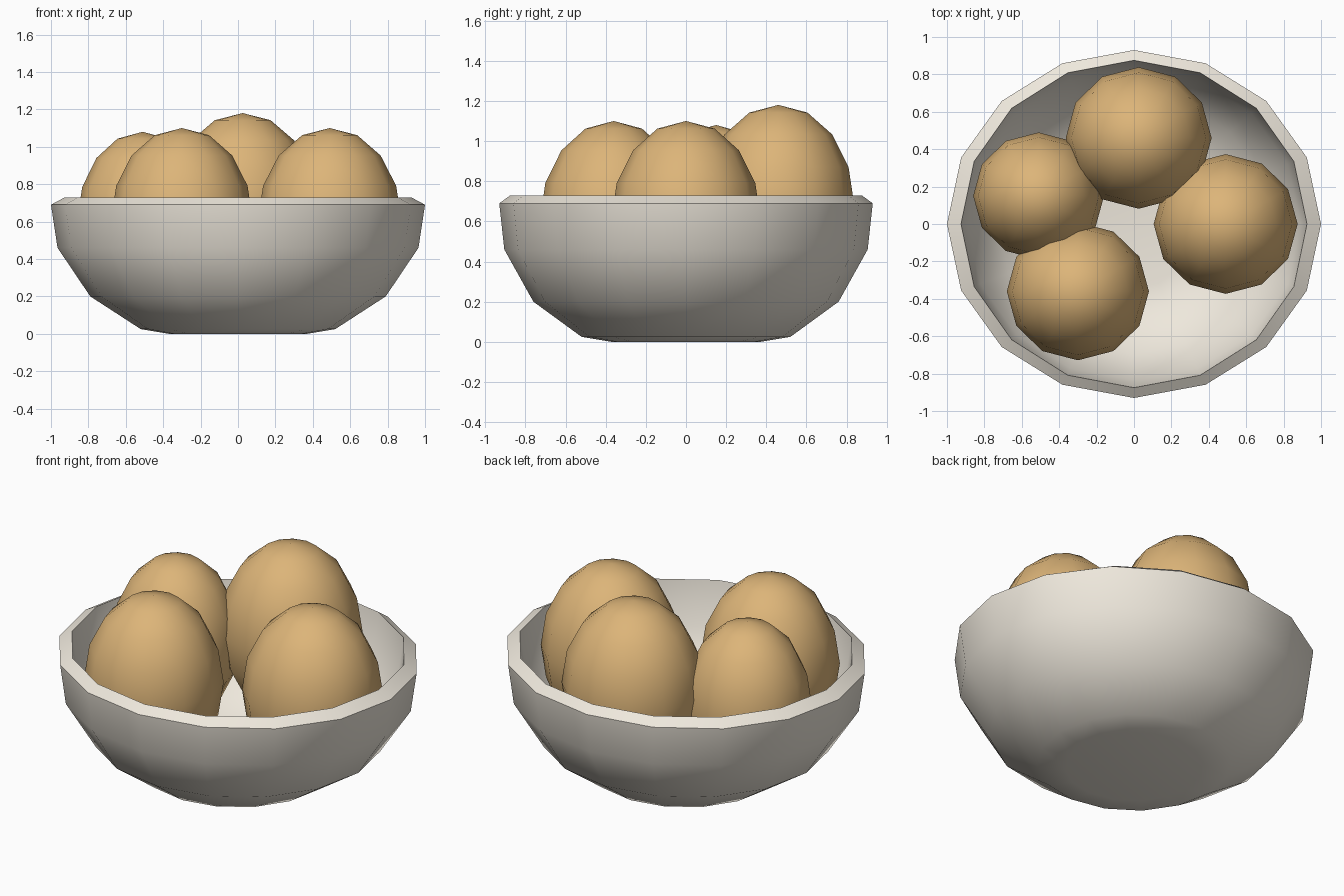
import bpy, bmesh, math

if "Cube" in bpy.data.objects:
    bpy.data.objects.remove(bpy.data.objects["Cube"])


def material(name, rgb):
    m = bpy.data.materials.new(name)
    m.diffuse_color = (*rgb, 1)
    m.use_nodes = True
    m.node_tree.nodes["Principled BSDF"].inputs["Base Color"].default_value = m.diffuse_color
    return m


def finish(name, bm, mat, angle):
    bmesh.ops.recalc_face_normals(bm, faces=bm.faces[:])
    me = bpy.data.meshes.new(name)
    bm.to_mesh(me)
    bm.free()
    me.materials.append(mat)
    ob = bpy.data.objects.new(name, me)
    bpy.context.collection.objects.link(ob)
    bpy.ops.object.select_all(action='DESELECT')
    ob.select_set(True)
    bpy.context.view_layer.objects.active = ob
    bpy.ops.object.shade_smooth_by_angle(angle=math.radians(angle))
    return ob


cream = material("cream_glaze", (0.86, 0.81, 0.72))
tan = material("egg_shell", (0.72, 0.46, 0.19))

# Bowl: 16-sided oval shell, rings run up the outside, over the rim, down the inside
SIDES = 16
rings = [(0.37, 0.37, 0.0), (0.52, 0.52, 0.025), (0.79, 0.76, 0.20),
         (0.965, 0.905, 0.46), (1.0, 0.93, 0.69), (0.925, 0.875, 0.73),
         (0.89, 0.835, 0.47), (0.725, 0.695, 0.235), (0.48, 0.48, 0.085),
         (0.34, 0.34, 0.065)]
bm = bmesh.new()
loops = []
for rx, ry, z in rings:
    loops.append([bm.verts.new((rx * math.cos(2 * math.pi * i / SIDES),
                                ry * math.sin(2 * math.pi * i / SIDES), z))
                  for i in range(SIDES)])
for a, b in zip(loops, loops[1:]):
    for i in range(SIDES):
        j = (i + 1) % SIDES
        bm.faces.new((a[i], a[j], b[j], b[i]))
bm.faces.new(loops[0])
bm.faces.new(loops[-1])
finish("bowl", bm, cream, 45)

# Eggs: upright low-poly ellipsoids (x, y, top height, radius, half height)
eggs = {
    "egg_back": (0.025, 0.46, 1.18, 0.39, 0.50),
    "egg_right": (0.49, 0.0, 1.10, 0.385, 0.50),
    "egg_front": (-0.30, -0.36, 1.10, 0.38, 0.50),
    "egg_left": (-0.51, 0.15, 1.08, 0.35, 0.48),
}
for name, (x, y, top, r, h) in eggs.items():
    bm = bmesh.new()
    bmesh.ops.create_uvsphere(bm, u_segments=12, v_segments=8, radius=1)
    bmesh.ops.scale(bm, vec=(r, r * 0.97, h), verts=bm.verts[:])
    ob = finish(name, bm, tan, 60)
    ob.location = (x, y, top - h)
